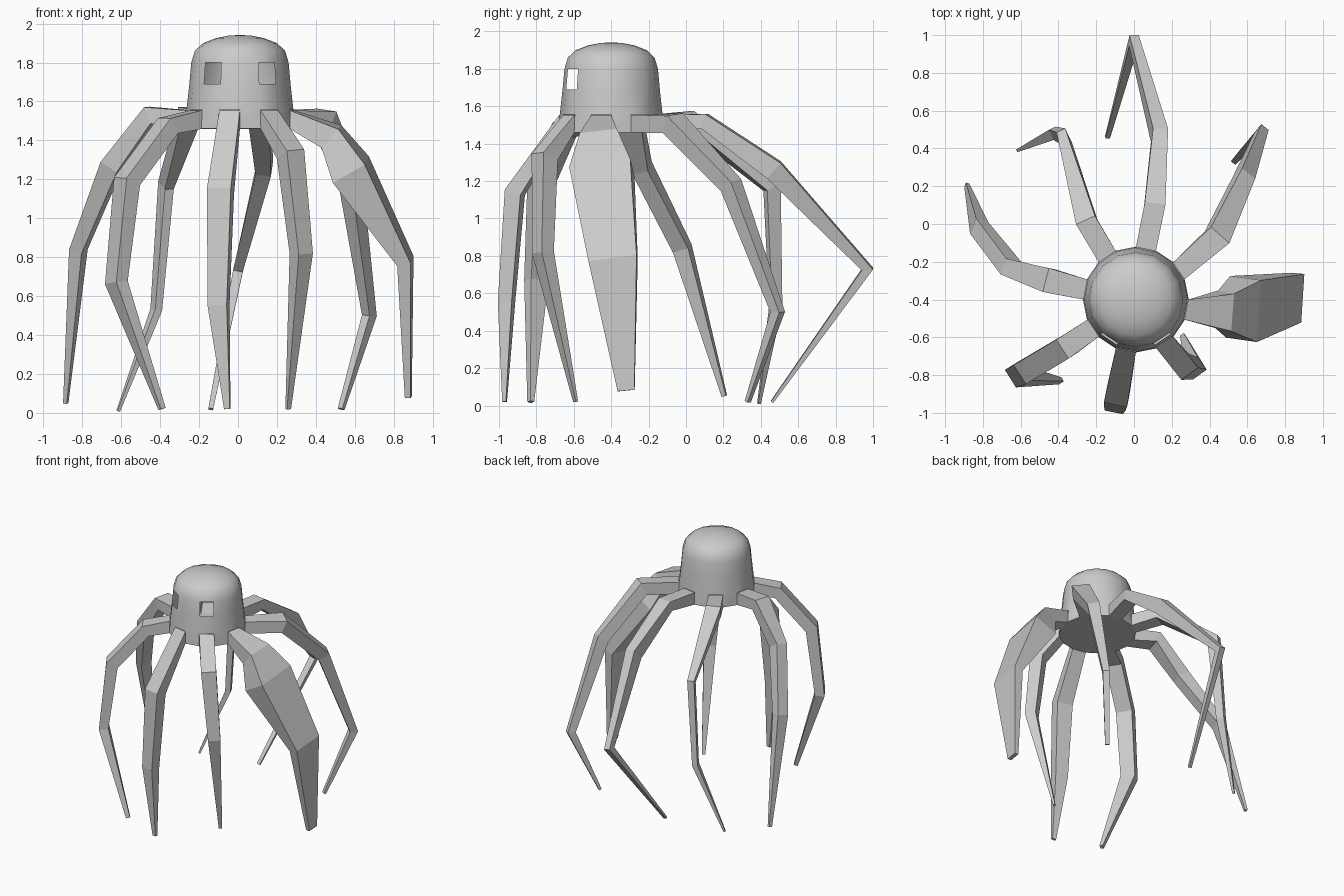
import bpy, bmesh, math
from mathutils import Vector

if "Cube" in bpy.data.objects:
    bpy.data.objects.remove(bpy.data.objects["Cube"])

CX, CY, N = 0.01, -0.40, 16
STEP = 2 * math.pi / N


def finish(bm, name):
    bmesh.ops.recalc_face_normals(bm, faces=bm.faces[:])
    me = bpy.data.meshes.new(name)
    bm.to_mesh(me)
    bm.free()
    ob = bpy.data.objects.new(name, me)
    bpy.context.collection.objects.link(ob)
    return ob


# Dome head: 16-sided lathe with open eye windows and open leg sockets
profile = [(0.28, 1.46), (0.275, 1.555), (0.26, 1.69), (0.25, 1.80), (0.232, 1.86),
           (0.19, 1.90), (0.125, 1.925), (0.06, 1.938)]
bm = bmesh.new()
rings = []
for r, z in profile:
    rings.append([bm.verts.new((CX + r * math.cos(-math.pi / 2 + i * STEP),
                                CY + r * math.sin(-math.pi / 2 + i * STEP), z))
                  for i in range(N)])
top = bm.verts.new((CX, CY, 1.942))
for k in range(len(rings) - 1):
    for i in range(N):
        socket = k == 0 and i % 2 == 1
        eye = k == 2 and i in (1, N - 2)
        if not (socket or eye):
            j = (i + 1) % N
            bm.faces.new((rings[k][i], rings[k][j], rings[k + 1][j], rings[k + 1][i]))
for i in range(N):
    bm.faces.new((rings[-1][i], rings[-1][(i + 1) % N], top))
bm.faces.new(rings[0][::-1])
head = finish(bm, "head")
bpy.context.view_layer.objects.active = head
head.select_set(True)
bpy.ops.object.shade_smooth_by_angle(angle=math.radians(40))


# Leg: box section swept from a socket through joints (x, y, z, width, thickness)
def leg(name, sector, joints):
    a = -math.pi / 2 + (sector + 0.5) * STEP
    out = Vector((math.cos(a), math.sin(a), 0))
    side = Vector((-out.y, out.x, 0))
    root = Vector((CX, CY, 1.507)) + out * 0.272
    pts = [root] + [Vector(j[:3]) for j in joints]
    sizes = [(0.108, 0.095)] + [j[3:] for j in joints]
    bm = bmesh.new()
    loops = []
    for i, p in enumerate(pts):
        if i == 0:
            t = out
        else:
            t = (p - pts[i - 1]).normalized()
            if i < len(pts) - 1:
                t = (t + (pts[i + 1] - p).normalized()).normalized()
        side = (side - t * side.dot(t)).normalized()
        up = t.cross(side)
        w, h = sizes[i]
        loops.append([bm.verts.new(p + side * (w / 2 * u) + up * (h / 2 * v))
                      for u, v in ((-1, -1), (1, -1), (1, 1), (-1, 1))])
    for lo, hi in zip(loops, loops[1:]):
        for k in range(4):
            m = (k + 1) % 4
            bm.faces.new((lo[k], lo[m], hi[m], hi[k]))
    bm.faces.new(loops[-1])
    return finish(bm, name)


leg("front_right_leg", 1, [(0.27, -0.755, 1.33, 0.11, 0.10),
                           (0.325, -0.765, 0.82, 0.09, 0.08),
                           (0.258, -0.59, 0.02, 0.025, 0.015)])
leg("right_leg", 3, [(0.48, -0.46, 1.42, 0.20, 0.13),
                     (0.58, -0.45, 1.25, 0.33, 0.19),
                     (0.86, -0.39, 0.78, 0.26, 0.07),
                     (0.875, -0.32, 0.08, 0.09, 0.03)])
leg("back_right_leg", 5, [(0.44, -0.07, 1.51, 0.13, 0.10),
                          (0.58, 0.24, 1.18, 0.09, 0.09),
                          (0.675, 0.49, 0.50, 0.05, 0.06),
                          (0.53, 0.33, 0.02, 0.03, 0.02)])
leg("back_leg", 7, [(0.11, 0.10, 1.52, 0.11, 0.08),
                    (0.135, 0.47, 1.26, 0.08, 0.11),
                    (0.0, 0.97, 0.73, 0.05, 0.06),
                    (-0.14, 0.46, 0.02, 0.025, 0.015)])
leg("back_left_leg", 9, [(-0.25, 0.01, 1.53, 0.11, 0.09),
                         (-0.37, 0.46, 1.17, 0.05, 0.09),
                         (-0.42, 0.48, 0.53, 0.04, 0.06),
                         (-0.615, 0.39, 0.01, 0.015, 0.015)])
leg("left_leg", 11, [(-0.45, -0.30, 1.53, 0.13, 0.09),
                     (-0.65, -0.235, 1.27, 0.09, 0.10),
                     (-0.82, -0.02, 0.84, 0.09, 0.07),
                     (-0.885, 0.205, 0.05, 0.025, 0.02)])
leg("front_left_leg", 13, [(-0.36, -0.65, 1.475, 0.12, 0.09),
                           (-0.57, -0.775, 1.19, 0.12, 0.09),
                           (-0.625, -0.80, 0.67, 0.11, 0.07),
                           (-0.39, -0.83, 0.02, 0.025, 0.03)])
leg("front_leg", 15, [(-0.09, -0.915, 1.14, 0.125, 0.09),
                      (-0.10, -0.96, 0.55, 0.10, 0.075),
                      (-0.055, -0.97, 0.02, 0.03, 0.02)])
